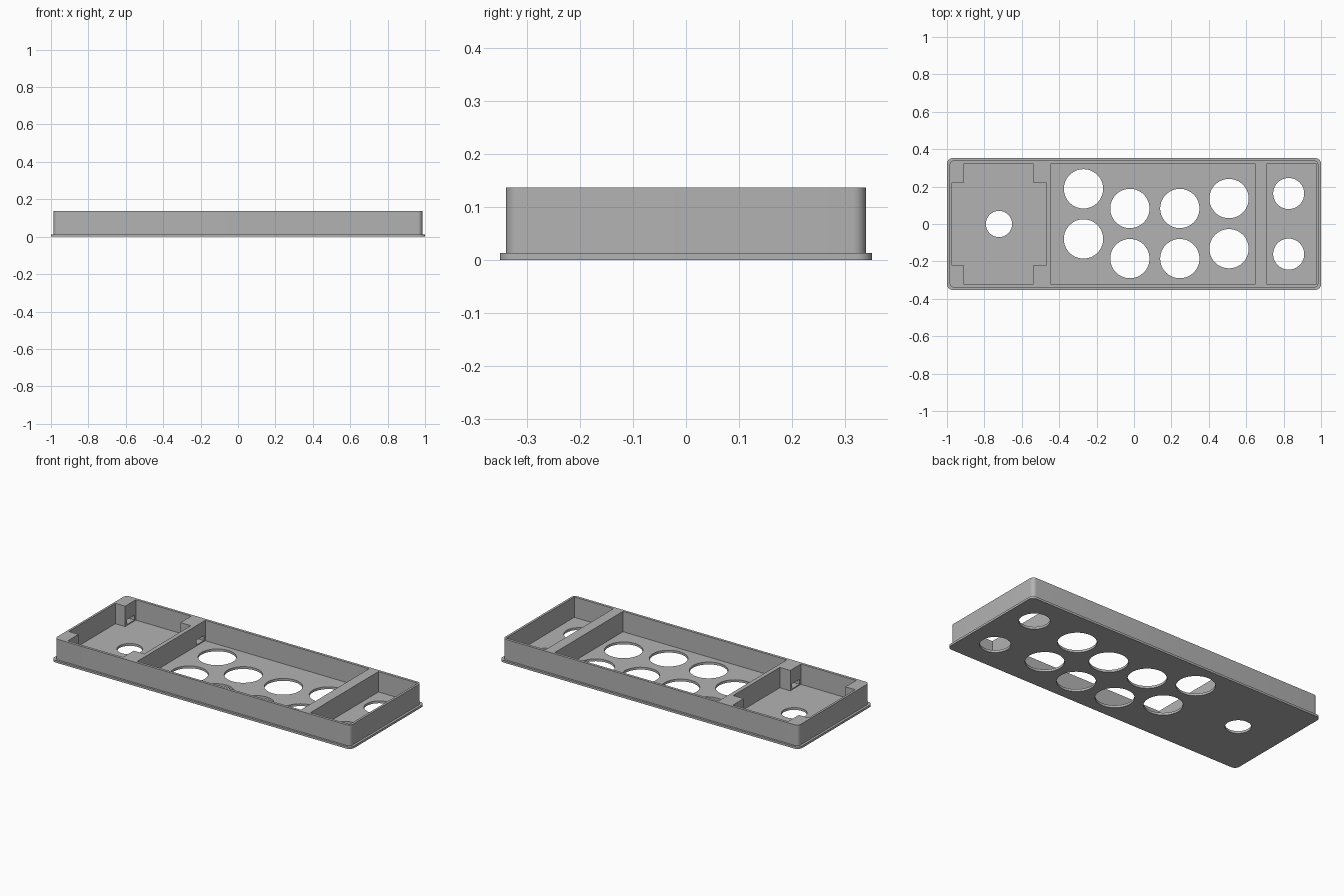
import bpy, bmesh
from math import radians, sin, cos

cube = bpy.data.objects.get("Cube")
if cube:
    bpy.data.objects.remove(cube, do_unlink=True)

grey = bpy.data.materials.new("plain grey")
grey.use_nodes = True
colour = (0.45, 0.45, 0.45, 1)
grey.diffuse_color = colour
grey.node_tree.nodes["Principled BSDF"].inputs["Base Color"].default_value = colour

FLOOR, TOP = 0.014, 0.137


def prism(name, outline, z0, z1):
    """Upright solid extruded from a counter-clockwise outline."""
    bm = bmesh.new()
    face = bm.faces.new([bm.verts.new((x, y, z0)) for x, y in outline])
    ext = bmesh.ops.extrude_face_region(bm, geom=[face])
    for v in ext["geom"]:
        if isinstance(v, bmesh.types.BMVert):
            v.co.z = z1
    bmesh.ops.recalc_face_normals(bm, faces=bm.faces)
    mesh = bpy.data.meshes.new(name)
    bm.to_mesh(mesh)
    bm.free()
    mesh.materials.append(grey)
    obj = bpy.data.objects.new(name, mesh)
    bpy.context.collection.objects.link(obj)
    return obj


def rectangle(x0, x1, y0, y1):
    return [(x0, y0), (x1, y0), (x1, y1), (x0, y1)]


def circle(x, y, r, n=64):
    return [(x + r * cos(radians(360 * i / n)), y + r * sin(radians(360 * i / n))) for i in range(n)]


def rounded(hx, hy, r, steps=8):
    pts = []
    for k, (sx, sy) in enumerate([(1, 1), (-1, 1), (-1, -1), (1, -1)]):
        for i in range(steps + 1):
            a = radians(90 * (k + i / steps))
            pts.append((sx * (hx - r) + r * cos(a), sy * (hy - r) + r * sin(a)))
    return pts


def combine(target, tool, operation):
    """Apply a boolean to the target and discard the tool."""
    mod = target.modifiers.new("shape", 'BOOLEAN')
    mod.operation = operation
    mod.solver = 'EXACT'
    mod.object = tool
    bpy.context.view_layer.objects.active = target
    bpy.ops.object.modifier_apply(modifier=mod.name)
    bpy.data.objects.remove(tool, do_unlink=True)


def cut(target, outline, z0, z1):
    combine(target, prism("cutter", outline, z0, z1), 'DIFFERENCE')


# Tray body with the projecting base lip
tray = prism("tray", rounded(0.986, 0.34, 0.025), 0, TOP)
combine(tray, prism("base_lip", rounded(1, 0.352, 0.03), 0, 0.013), 'UNION')

# Left compartment, leaving a square block in each corner
quarter = [(-0.54, 0.222), (-0.54, 0.324), (-0.908, 0.324), (-0.908, 0.222)]
bay = [(-0.47, -0.222), (-0.47, 0.222)] + quarter + [(-0.973, 0.222), (-0.973, -0.222)]
bay += [(x, -y) for x, y in reversed(quarter)]
cut(tray, bay, FLOOR, 0.2)

# Middle and right compartments
for x0, x1 in [(-0.445, 0.647), (0.71, 0.972)]:
    cut(tray, rectangle(x0, x1, -0.324, 0.324), FLOOR, 0.2)

# Cable channels through the corner blocks
for side in (-1, 1):
    y0, y1 = sorted((side * 0.24, side * 0.31))
    cut(tray, rectangle(-0.96, -0.43, y0, y1), 0.02, 0.05)

# Round openings in the floor
holes = [(-0.722, 0, 0.07), (0.827, 0.163, 0.083), (0.827, -0.161, 0.083)]
for x, y in [(-0.27, 0.188), (-0.022, 0.083), (0.245, 0.083), (0.508, 0.136)]:
    holes += [(x, y, 0.105), (x, y - 0.268, 0.105)]
for x, y, r in holes:
    cut(tray, circle(x, y, r), -0.1, 0.018)

bpy.ops.object.select_all(action='DESELECT')
tray.select_set(True)
bpy.context.view_layer.objects.active = tray
bpy.ops.object.shade_smooth_by_angle(angle=radians(30))
